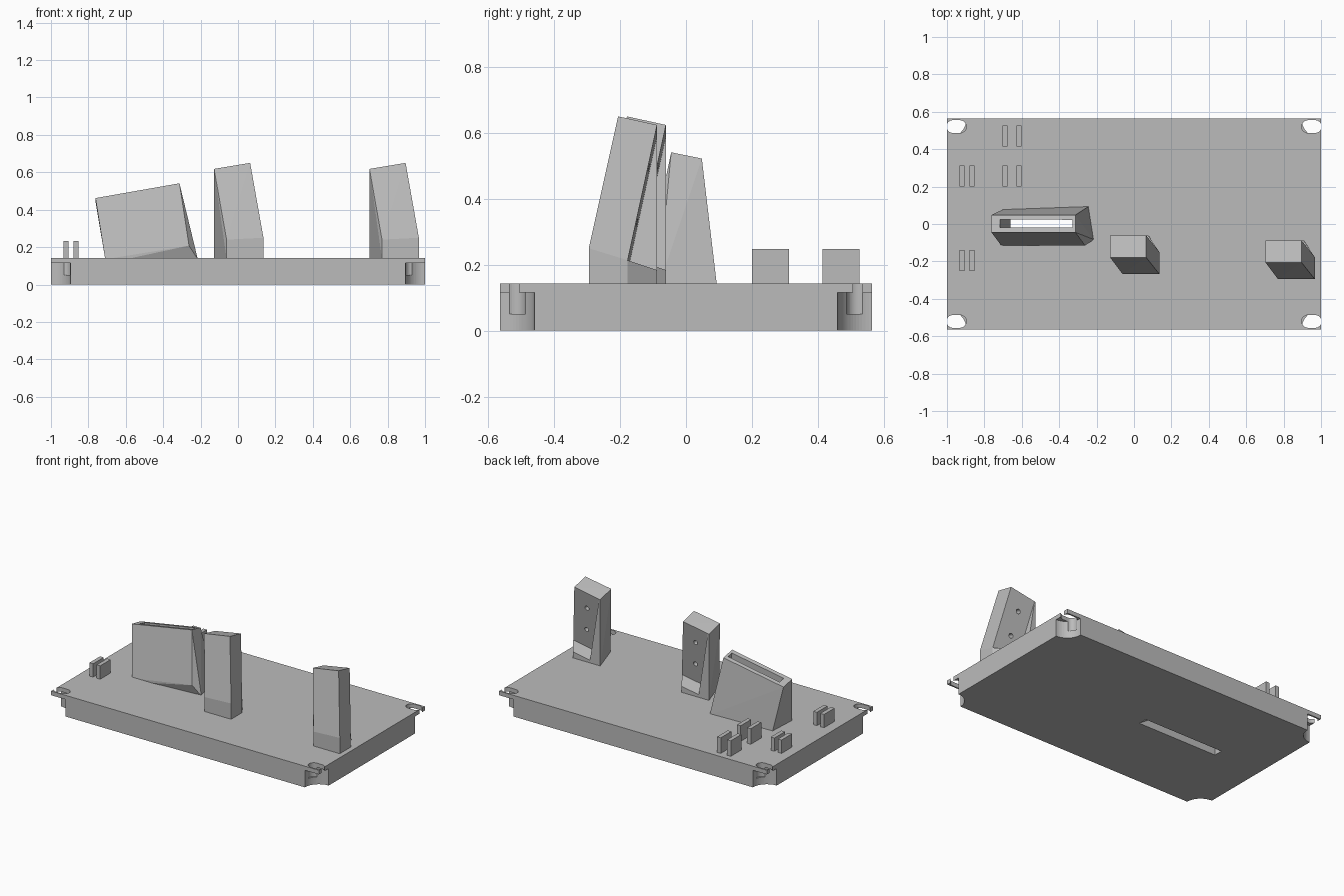
import bpy, bmesh, math
from mathutils import Vector

old = bpy.data.objects.get("Cube")
if old:
    bpy.data.objects.remove(old, do_unlink=True)

grey = bpy.data.materials.new("plain grey")
grey.use_nodes = True
grey.diffuse_color = (0.5, 0.5, 0.5, 1)
grey.node_tree.nodes["Principled BSDF"].inputs["Base Color"].default_value = (0.5, 0.5, 0.5, 1)

TOP = 0.143   # upper face of the base
SINK = 0.135  # parts start slightly inside the base


def hull(name, points):
    """Convex solid around a few corner points."""
    bm = bmesh.new()
    for p in points:
        bm.verts.new(p)
    res = bmesh.ops.convex_hull(bm, input=bm.verts[:])
    loose = [v for v in bm.verts if not v.link_faces]
    bmesh.ops.delete(bm, geom=loose, context='VERTS')
    bmesh.ops.dissolve_limit(bm, angle_limit=math.radians(1), verts=bm.verts[:], edges=bm.edges[:])
    bmesh.ops.recalc_face_normals(bm, faces=bm.faces[:])
    me = bpy.data.meshes.new(name)
    bm.to_mesh(me)
    bm.free()
    me.materials.append(grey)
    ob = bpy.data.objects.new(name, me)
    bpy.context.collection.objects.link(ob)
    return ob


def box(name, x0, x1, y0, y1, z0, z1):
    return hull(name, [(x, y, z) for x in (x0, x1) for y in (y0, y1) for z in (z0, z1)])


def circle(c, r, z, n=32):
    return [(c[0] + r * math.cos(math.tau * i / n), c[1] + r * math.sin(math.tau * i / n), z)
            for i in range(n)]


def cut(ob, cutter, keep=False):
    mod = ob.modifiers.new("cut", 'BOOLEAN')
    mod.operation = 'DIFFERENCE'
    mod.solver = 'EXACT'
    mod.object = cutter
    bpy.context.view_layer.objects.active = ob
    bpy.ops.object.modifier_apply(modifier=mod.name)
    if not keep:
        bpy.data.objects.remove(cutter, do_unlink=True)


# Base block with corner recesses and slotted lugs
base = box("base", -1, 1, -0.565, 0.565, 0, TOP)
for sx in (-1, 1):
    for sy in (-1, 1):
        corner = (sx, sy * 0.565)
        cut(base, hull("recess", circle(corner, 0.105, -0.1, 64) + circle(corner, 0.105, 0.115, 64)))
        ends = [(sx * x, sy * 0.521) for x in (0.93, 0.969)]
        cut(base, hull("slot", [p for c in ends for z in (0.05, 0.2) for p in circle(c, 0.034, z)]))

# Slotted holder leaning to one side
holder = hull("slotted_holder", [
    (-0.762, -0.045, 0.462), (-0.313, -0.045, 0.541),
    (-0.762, 0.048, 0.444), (-0.313, 0.048, 0.522), (-0.305, 0.048, 0.43),
    (-0.71, -0.115, SINK), (-0.6, -0.115, SINK), (-0.262, -0.115, 0.208),
    (-0.215, -0.083, SINK), (-0.243, 0.094, SINK), (-0.7, 0.078, SINK)])


def quad(x0, x1, y0, y1, z):
    return [(x, y, z) for x in (x0, x1) for y in (y0, y1)]


# Slot through holder and base, flaring toward the underside
mid = quad(-0.66, -0.27, -0.025, 0.035, 0.139)
lower = hull("lower_slot", quad(-0.66, -0.06, -0.025, 0.035, -0.001) + mid)
mid_top = quad(-0.66, -0.27, -0.025, 0.035, 0.15)
upper = hull("upper_slot", quad(-0.66, -0.27, -0.025, 0.035, 0.13)
             + quad(-0.74, -0.34, -0.018, 0.02, 0.6))
cut(base, lower)
cut(base, upper, keep=True)
cut(holder, upper)


# Leaning posts with a recessed back face and two screw holes
def post(name, offset):
    o = Vector(offset)
    at = lambda *p: Vector(p) + o
    fl, fr = at(0, -0.206, 0.618), at(0.193, -0.206, 0.65)
    bl, br = at(0, -0.088, 0.59), at(0.193, -0.088, 0.624)
    lean = Vector((0.068, -0.089, -0.41))
    foot = [at(0.067, -0.295, SINK), at(0.264, -0.295, SINK), at(0.264, -0.178, SINK),
            at(0.205, -0.088, SINK), at(0, -0.088, SINK)]
    low = [at(0.067, -0.295, 0.24), at(0.264, -0.295, 0.25), at(0.264, -0.178, 0.214)]
    ob = hull(name, [fl, fr, bl, br] + low + foot)

    # Pocket behind the leaning back face
    back, side = Vector((0, 0.3, -0.064)), Vector((0.15, 0, 0.026))
    rim = [bl + Vector((0.008, 0, 0)) - lean * 0.1, br + side - lean * 0.1,
           bl + Vector((0.008, 0, 0)) + lean, br + side + lean]
    cut(ob, hull("pocket", rim + [p + back for p in rim]))

    # Blind screw holes
    normal = back.normalized()
    for t in (0.28, 0.68):
        c = (bl + br) / 2 + lean * t
        rot = normal.to_track_quat('Z', 'Y')
        ring = [rot @ Vector(p) + c for z in (-0.06, 0.03) for p in circle((0, 0), 0.015, z, 20)]
        cut(ob, hull("hole", ring))
    return ob


post("right_post", (0.703, 0, 0))
post("middle_post", (-0.128, 0.027, 0))

# Pairs of small upright clips
for i, (x, gap, y, top) in enumerate([(-0.652, 0.0375, 0.47, 0.248), (-0.652, 0.0375, 0.257, 0.248),
                                      (-0.893, 0.0265, 0.257, 0.233), (-0.893, 0.0265, -0.196, 0.233)]):
    for s in (-1, 1):
        c = x + s * gap
        box(f"clip_{i}_{'inner' if s > 0 else 'outer'}", c - 0.0135, c + 0.0135,
            y - 0.056, y + 0.056, SINK, top)
